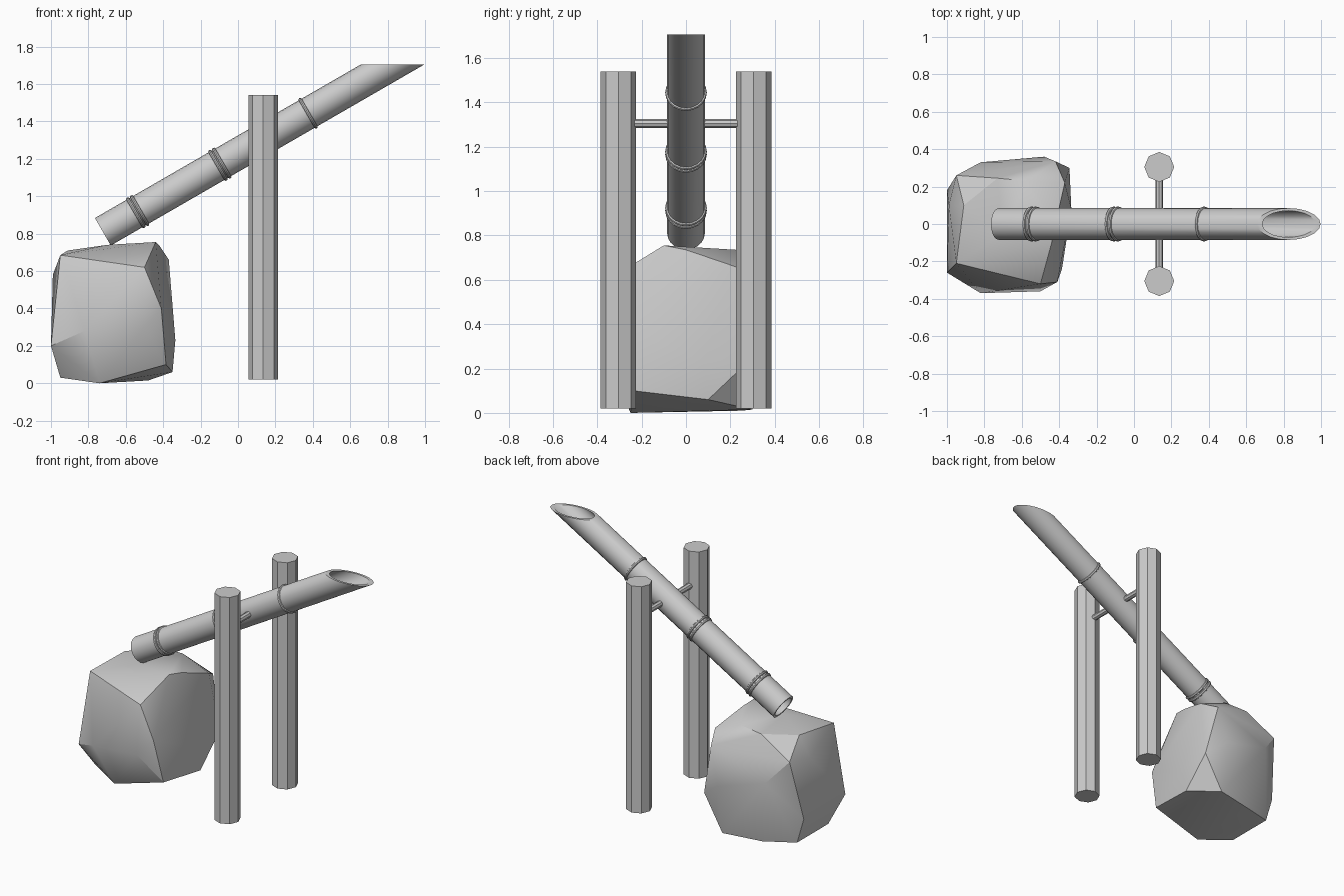
import bpy
import bmesh
from math import cos, sin, pi, radians
from mathutils import Vector

cube = bpy.data.objects.get("Cube")
if cube:
    bpy.data.objects.remove(cube, do_unlink=True)

grey = bpy.data.materials.new("plain_grey")
grey.use_nodes = True
grey.diffuse_color = (0.6, 0.6, 0.6, 1)
grey.node_tree.nodes["Principled BSDF"].inputs["Base Color"].default_value = (0.6, 0.6, 0.6, 1)


def finish(name, bm, smooth_angle=None):
    """Turn a bmesh into a named object, optionally smoothed below an angle."""
    bmesh.ops.recalc_face_normals(bm, faces=bm.faces)
    mesh = bpy.data.meshes.new(name)
    bm.to_mesh(mesh)
    bm.free()
    mesh.materials.append(grey)
    obj = bpy.data.objects.new(name, mesh)
    bpy.context.collection.objects.link(obj)
    if smooth_angle:
        bpy.ops.object.select_all(action='DESELECT')
        obj.select_set(True)
        bpy.context.view_layer.objects.active = obj
        bpy.ops.object.shade_smooth_by_angle(angle=radians(smooth_angle))
    return obj


def prism(name, sides, radius, depth, location, axis='Z'):
    bm = bmesh.new()
    bmesh.ops.create_cone(bm, cap_ends=True, segments=sides,
                          radius1=radius, radius2=radius, depth=depth)
    obj = finish(name, bm)
    obj.location = location
    if axis == 'Y':
        obj.rotation_euler.x = pi / 2
    return obj


# Upright posts and the axle between them
pivot = Vector((0.135, 0, 1.305))
for side, y in (("front", -0.305), ("back", 0.305)):
    prism(side + "_post", 8, 0.08, 1.52, (pivot.x, y, 0.78))
prism("axle", 8, 0.02, 0.48, pivot, 'Y')

# Tilted pipe frame
SIDES = 20
CUT = 1.705
tilt = radians(30)
base = Vector((-0.7225, 0, 0.81))
along = Vector((cos(tilt), 0, sin(tilt)))
across = Vector((0, 1, 0))
upward = Vector((-sin(tilt), 0, cos(tilt)))


def lathe(name, profile, closed=False):
    """Revolve (radius, distance) pairs; distance None ends on the level cut."""
    bm = bmesh.new()
    loops = []
    for radius, dist in profile:
        loop = []
        for i in range(SIDES):
            a = 2 * pi * i / SIDES
            offset = across * radius * cos(a) + upward * radius * sin(a)
            s = dist if dist is not None else (CUT - base.z - offset.z) / along.z
            loop.append(bm.verts.new(base + along * s + offset))
        loops.append(loop)
    pairs = list(zip(loops, loops[1:]))
    if closed:
        pairs.append((loops[-1], loops[0]))
    else:
        bm.faces.new(loops[0])
        bm.faces.new(loops[-1])
    for a, b in pairs:
        for i in range(SIDES):
            j = (i + 1) % SIDES
            bm.faces.new((a[i], a[j], b[j], b[i]))
    return finish(name, bm, 35)


# Hollow pipe: recessed lower end, level-cut spout on the upper end
lathe("pipe", [(0.071, 0.2), (0.071, 0), (0.085, 0),
               (0.085, None), (0.071, None), (0.071, 1.267)])

# Raised node rings, doubled on the lower two nodes
nodes = {"lower_ring": (0.203, 0.227), "middle_ring": (0.71, 0.734), "upper_ring": (1.267,)}
for name, places in nodes.items():
    for s in places:
        lathe(name, [(0.083, s - 0.01), (0.091, s - 0.007), (0.094, s),
                     (0.091, s + 0.007), (0.083, s + 0.01)], closed=True)

# Boulder: hull around corner points, grouped by side
boulder = [
    # top
    (-.44, -.1, .755), (-.42, 0, .735), (-.7, -.05, .74), (-.57, .23, .735),
    (-.73, .245, .725), (-.91, .1, .71), (-.95, -.21, .685), (-.5, -.32, .62),
    # front
    (-1, -.26, .2), (-.82, -.37, .28), (-.5, -.36, .3), (-.41, -.31, .4),
    # right
    (-.385, -.24, .1), (-.335, .08, .23), (-.345, .3, .25), (-.37, .22, .66),
    # back
    (-.48, .36, .35), (-.82, .33, .45), (-.42, .335, .6), (-.95, .26, .6),
    # left
    (-1, .18, .2), (-.99, .1, .58),
    # underside
    (-.74, -.25, 0), (-.95, -.15, .03), (-.95, .18, .03), (-.74, .25, .01),
    (-.48, .3, .015), (-.35, .1, .06),
]
bm = bmesh.new()
for p in boulder:
    bm.verts.new(p)
hull = bmesh.ops.convex_hull(bm, input=bm.verts)
bmesh.ops.delete(bm, geom=[v for v in bm.verts if not v.link_faces], context='VERTS')
finish("boulder", bm, 30)
